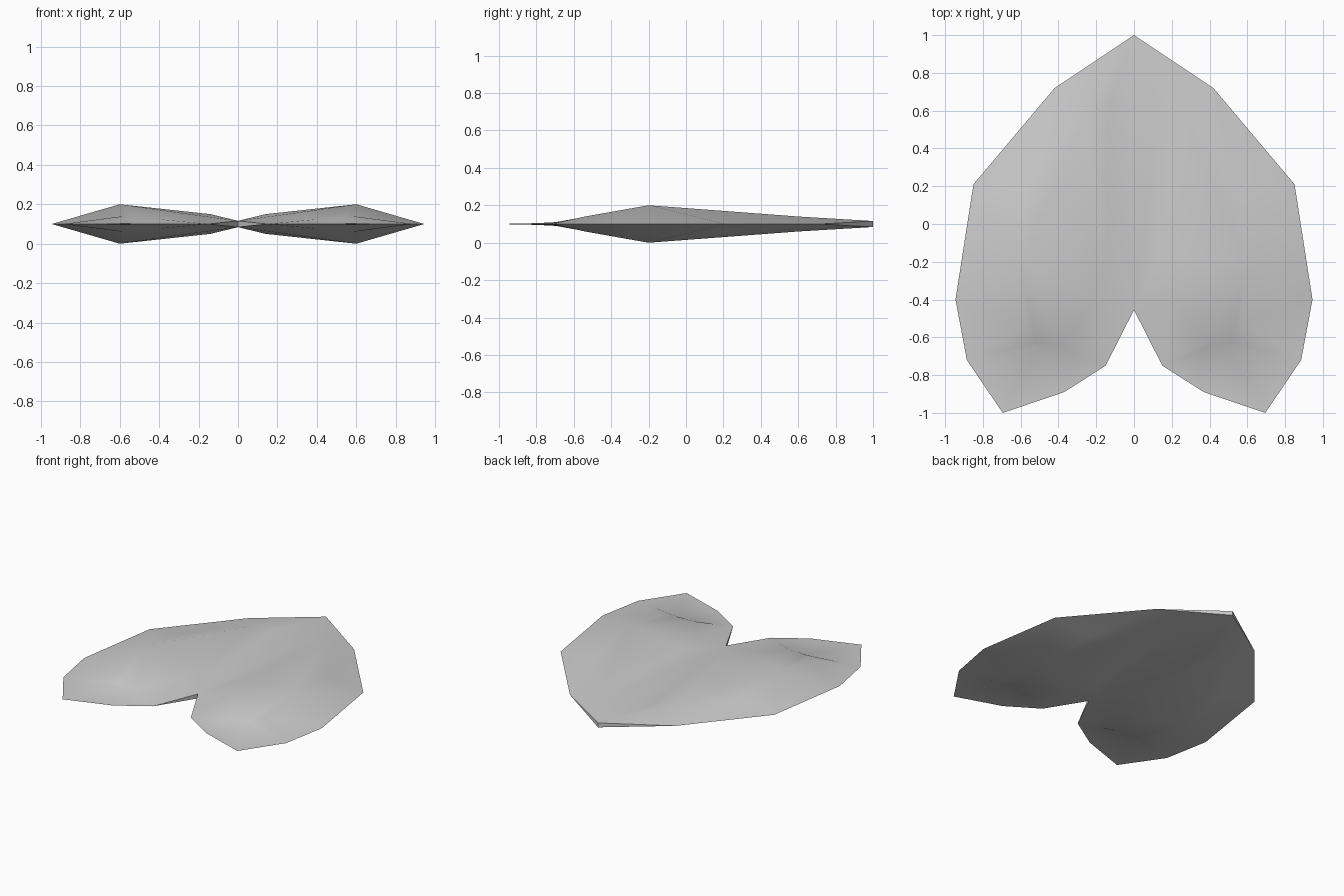
import bpy, bmesh, math

if "Cube" in bpy.data.objects:
    bpy.data.objects.remove(bpy.data.objects["Cube"], do_unlink=True)

MID = 0.1  # height of the rim plane

# One upper quarter of the shell: rim points and raised crown points (height above rim)
points = {
    # outline, from the rear tip around to the notch
    "tip": (0, 1, 0.016), "tip_rim": (0, 1, 0),
    "shoulder": (0.42, 0.72, 0), "flank": (0.85, 0.21, 0), "side": (0.945, -0.4, 0),
    "corner": (0.885, -0.72, 0), "toe": (0.695, -1, 0), "inner_toe": (0.37, -0.89, 0),
    "inner": (0.15, -0.75, 0), "notch": (0, -0.455, 0.016), "notch_rim": (0, -0.455, 0),
    # crown
    "rear": (0.26, 0.6, 0.04), "spine": (0.14, 0.62, 0.033), "ridge": (0.57, 0.21, 0.04),
    "peak": (0.6, -0.2, 0.1), "saddle": (0.14, -0.19, 0.05), "fork": (0.21, -0.41, 0.045),
    "brow": (0.58, -0.54, 0.04),
    # small step across the front of the lobe
    "step_out": (0.52, -0.63, 0.02), "step_in": (0.38, -0.63, 0.022),
    "low_out": (0.5, -0.655, 0.008), "low_in": (0.36, -0.657, 0.012),
}
faces = [
    # rear
    "tip_rim shoulder tip", "tip shoulder rear", "shoulder flank ridge",
    "shoulder ridge rear", "tip rear spine", "tip spine notch", "spine saddle notch",
    # crown
    "rear ridge peak", "rear peak saddle", "rear saddle spine",
    "flank side peak", "flank peak ridge", "peak side brow", "brow side corner",
    # notch
    "saddle peak fork", "saddle fork notch", "notch fork inner", "notch inner notch_rim",
    # front of the lobe
    "peak brow step_out", "peak step_out step_in", "peak step_in fork",
    "brow corner step_out", "step_out corner low_out",
    "step_out low_out low_in", "step_out low_in step_in",
    "low_out corner toe", "low_out toe inner_toe", "low_out inner_toe low_in",
    "low_in inner_toe inner", "step_in low_in inner", "fork step_in inner",
]

bm = bmesh.new()
verts = {name: bm.verts.new(co) for name, co in points.items()}
for corners in faces:
    bm.faces.new([verts[name] for name in corners.split()])

# Mirror to the other lobe, then to the underside
for axis in (0, 2):
    copy = bmesh.ops.duplicate(bm, geom=bm.verts[:] + bm.edges[:] + bm.faces[:])["geom"]
    for v in copy:
        if isinstance(v, bmesh.types.BMVert):
            v.co[axis] *= -1
    bmesh.ops.remove_doubles(bm, verts=bm.verts[:], dist=0.0005)
bmesh.ops.recalc_face_normals(bm, faces=bm.faces[:])

mesh = bpy.data.meshes.new("lobed_shell")
bm.to_mesh(mesh)
bm.free()
shell = bpy.data.objects.new("lobed_shell", mesh)
shell.location.z = MID
bpy.context.collection.objects.link(shell)

# Plain grey surface
grey = bpy.data.materials.new("light_grey")
grey.use_nodes = True
grey.diffuse_color = (0.6, 0.6, 0.6, 1)
grey.node_tree.nodes["Principled BSDF"].inputs["Base Color"].default_value = (0.6, 0.6, 0.6, 1)
mesh.materials.append(grey)

bpy.ops.object.select_all(action="DESELECT")
shell.select_set(True)
bpy.context.view_layer.objects.active = shell
bpy.ops.object.shade_smooth_by_angle(angle=math.radians(30))
